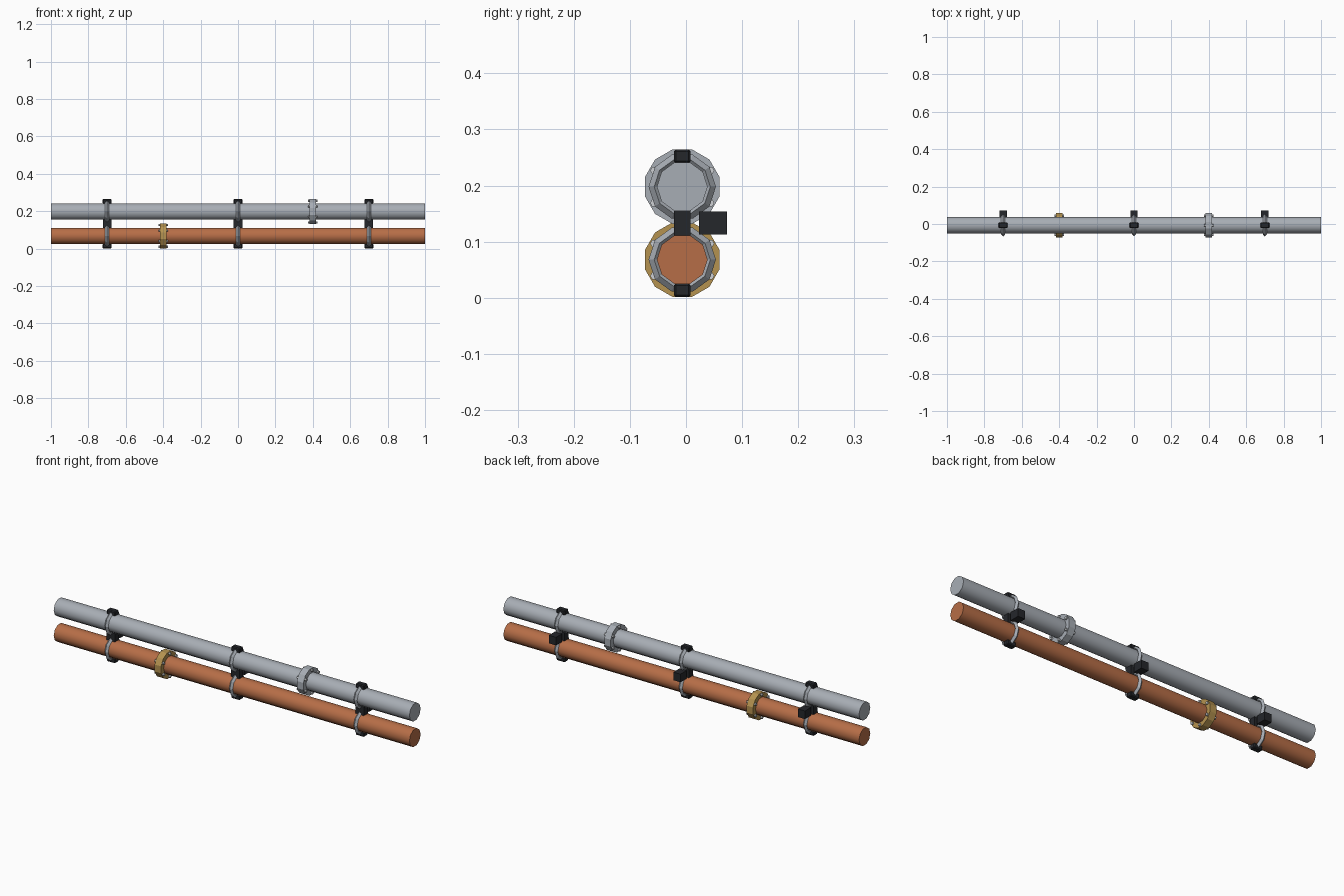
import bpy, bmesh, math
from mathutils import Matrix, Vector

if "Cube" in bpy.data.objects:
    bpy.data.objects.remove(bpy.data.objects["Cube"])

Y0 = -0.0067              # pipe axis offset
Z_LOW, Z_HIGH = 0.068, 0.198


def material(name, rgb):
    m = bpy.data.materials.new(name)
    m.diffuse_color = (*rgb, 1)
    m.use_nodes = True
    m.node_tree.nodes["Principled BSDF"].inputs["Base Color"].default_value = m.diffuse_color
    return m


copper = material("copper", (0.47, 0.155, 0.063))
brass = material("brass", (0.46, 0.29, 0.08))
steel = material("steel", (0.39, 0.42, 0.46))
bolt_steel = material("bolt_steel", (0.62, 0.64, 0.66))
black = material("black", (0.018, 0.020, 0.024))


def make(name, bm, mat, smooth=False):
    bmesh.ops.recalc_face_normals(bm, faces=bm.faces)
    me = bpy.data.meshes.new(name)
    bm.to_mesh(me)
    bm.free()
    me.materials.append(mat)
    ob = bpy.data.objects.new(name, me)
    bpy.context.collection.objects.link(ob)
    if smooth:
        bpy.ops.object.select_all(action='DESELECT')
        ob.select_set(True)
        bpy.context.view_layer.objects.active = ob
        bpy.ops.object.shade_smooth_by_angle(angle=math.radians(40))
    return ob


def add_rod(bm, center, radius, length, sides):
    # cylinder along x with a flat side on top
    mat = (Matrix.Translation(center) @ Matrix.Rotation(math.pi / sides, 4, 'X')
           @ Matrix(((0, 0, 1, 0), (1, 0, 0, 0), (0, 1, 0, 0), (0, 0, 0, 1))))
    bmesh.ops.create_cone(bm, cap_ends=True, segments=sides, radius1=radius,
                          radius2=radius, depth=length, matrix=mat)


def rod(name, center, radius, length, sides, mat, smooth=False):
    bm = bmesh.new()
    add_rod(bm, center, radius, length, sides)
    return make(name, bm, mat, smooth)


def block(name, center, size, bevel=0.0):
    bm = bmesh.new()
    bmesh.ops.create_cube(bm, size=1, matrix=Matrix.Translation(center)
                          @ Matrix.Diagonal((*size, 1)))
    if bevel:
        bmesh.ops.bevel(bm, geom=bm.edges[:], offset=bevel, segments=1,
                        affect='EDGES')
    return make(name, bm, black)


def ring(name, center, major, minor, n_major, n_minor):
    bm = bmesh.new()
    grid = []
    for i in range(n_major):
        a = math.tau * (i + 0.5) / n_major
        loop = []
        for j in range(n_minor):
            b = math.tau * j / n_minor
            r = major + minor * math.cos(b)
            p = Vector((minor * math.sin(b), r * math.sin(a), r * math.cos(a)))
            loop.append(bm.verts.new(p + Vector(center)))
        grid.append(loop)
    for i in range(n_major):
        for j in range(n_minor):
            k, l = (i + 1) % n_major, (j + 1) % n_minor
            bm.faces.new((grid[i][j], grid[k][j], grid[k][l], grid[i][l]))
    return make(name, bm, steel)


def coupling(name, x, z, mat):
    # flange disc with six bolts passing through
    rod(name + "_flange", (x, Y0, z), 0.0685, 0.036, 12, mat)
    bm = bmesh.new()
    for i in range(6):
        a = math.radians(30 + 60 * i)
        add_rod(bm, (x, Y0 + 0.058 * math.cos(a), z + 0.058 * math.sin(a)),
                0.007, 0.052, 6)
    make(name + "_bolts", bm, bolt_steel)


# pipes
rod("lower_pipe", (0, Y0, Z_LOW), 0.0453, 2, 10, copper, smooth=True)
rod("upper_pipe", (0, Y0, Z_HIGH), 0.0453, 2, 10, steel, smooth=True)

# couplings
coupling("lower_coupling", -0.4, Z_LOW, brass)
coupling("upper_coupling", 0.4, Z_HIGH, steel)

# brackets: two rings, clamp blocks and a rear wall mount
for i, x in enumerate((-0.7, 0, 0.7), 1):
    ring(f"lower_ring_{i}", (x, Y0, Z_LOW), 0.050, 0.010, 10, 4)
    ring(f"upper_ring_{i}", (x, Y0, Z_HIGH), 0.050, 0.010, 10, 4)
    block(f"bottom_clamp_{i}", (x, Y0, 0.0135), (0.048, 0.03, 0.025), 0.004)
    block(f"top_clamp_{i}", (x, Y0, 0.252), (0.048, 0.03, 0.025), 0.004)
    block(f"middle_clamp_{i}", (x, Y0, 0.133), (0.046, 0.03, 0.046))
    block(f"wall_mount_{i}", (x, 0.048, 0.133), (0.04, 0.05, 0.041))
